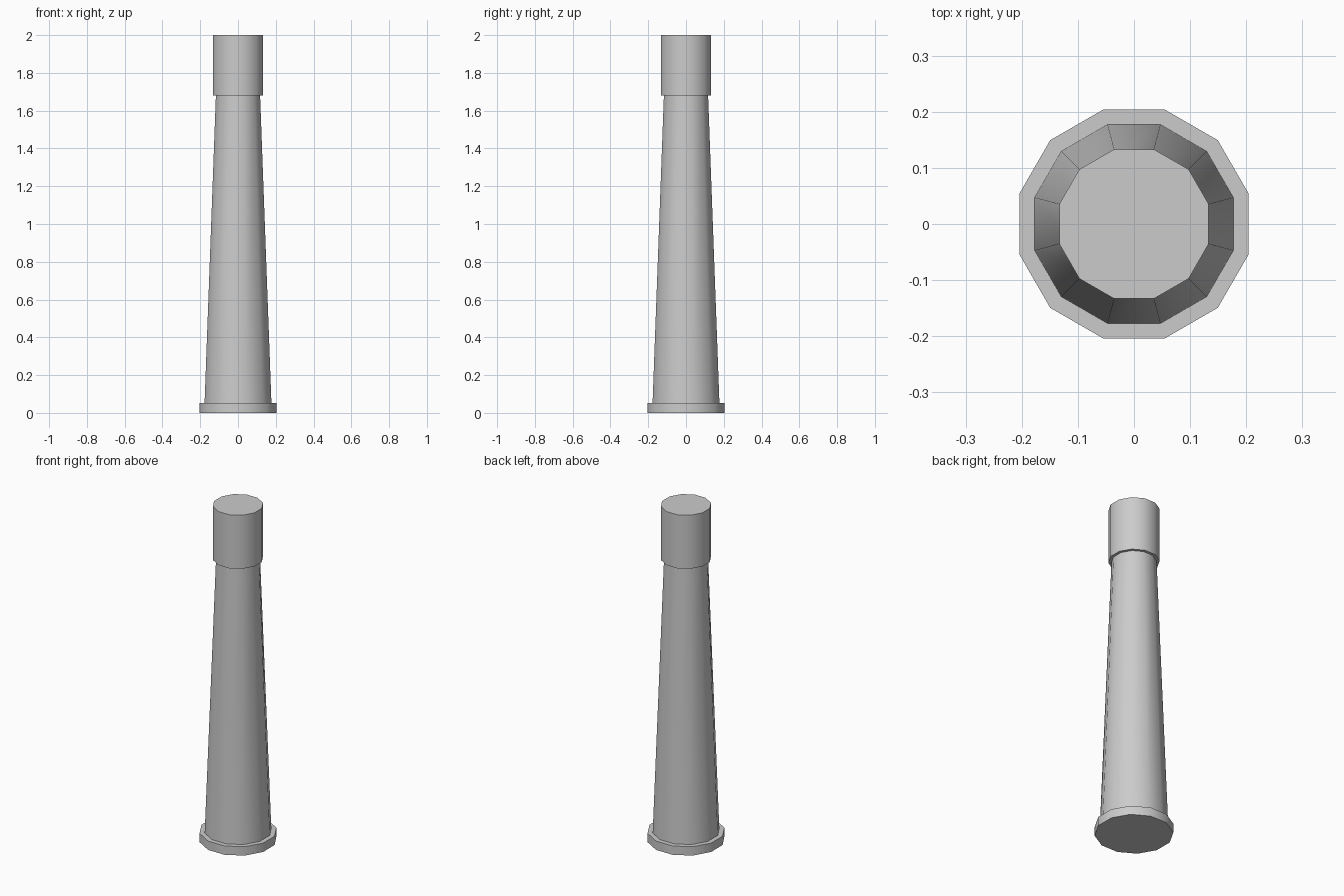
import bpy, bmesh, math

if "Cube" in bpy.data.objects:
    bpy.data.objects.remove(bpy.data.objects["Cube"])

SIDES = 12

def turned(name, profile):
    """Closed 12-sided turning from (apothem, z) pairs, flats facing the axes."""
    bm = bmesh.new()
    rings = []
    for apothem, z in profile:
        r = apothem / math.cos(math.pi / SIDES)
        angles = [(i + 0.5) * 2 * math.pi / SIDES for i in range(SIDES)]
        rings.append([bm.verts.new((r * math.cos(a), r * math.sin(a), z)) for a in angles])
    for low, high in zip(rings, rings[1:]):
        for i in range(SIDES):
            j = (i + 1) % SIDES
            bm.faces.new((low[i], low[j], high[j], high[i]))
    bm.faces.new(rings[0][::-1])
    bm.faces.new(rings[-1])
    mesh = bpy.data.meshes.new(name)
    bm.to_mesh(mesh)
    bm.free()
    obj = bpy.data.objects.new(name, mesh)
    bpy.context.collection.objects.link(obj)
    bpy.ops.object.select_all(action='DESELECT')
    obj.select_set(True)
    bpy.context.view_layer.objects.active = obj
    bpy.ops.object.shade_smooth_by_angle(angle=math.radians(40))
    return obj

turned("tapered_column", [
    (0.204, 0.0), (0.204, 0.053),    # base plate
    (0.177, 0.053), (0.117, 1.68),   # tapered shaft
    (0.133, 1.68), (0.133, 2.0),     # top collar
])
